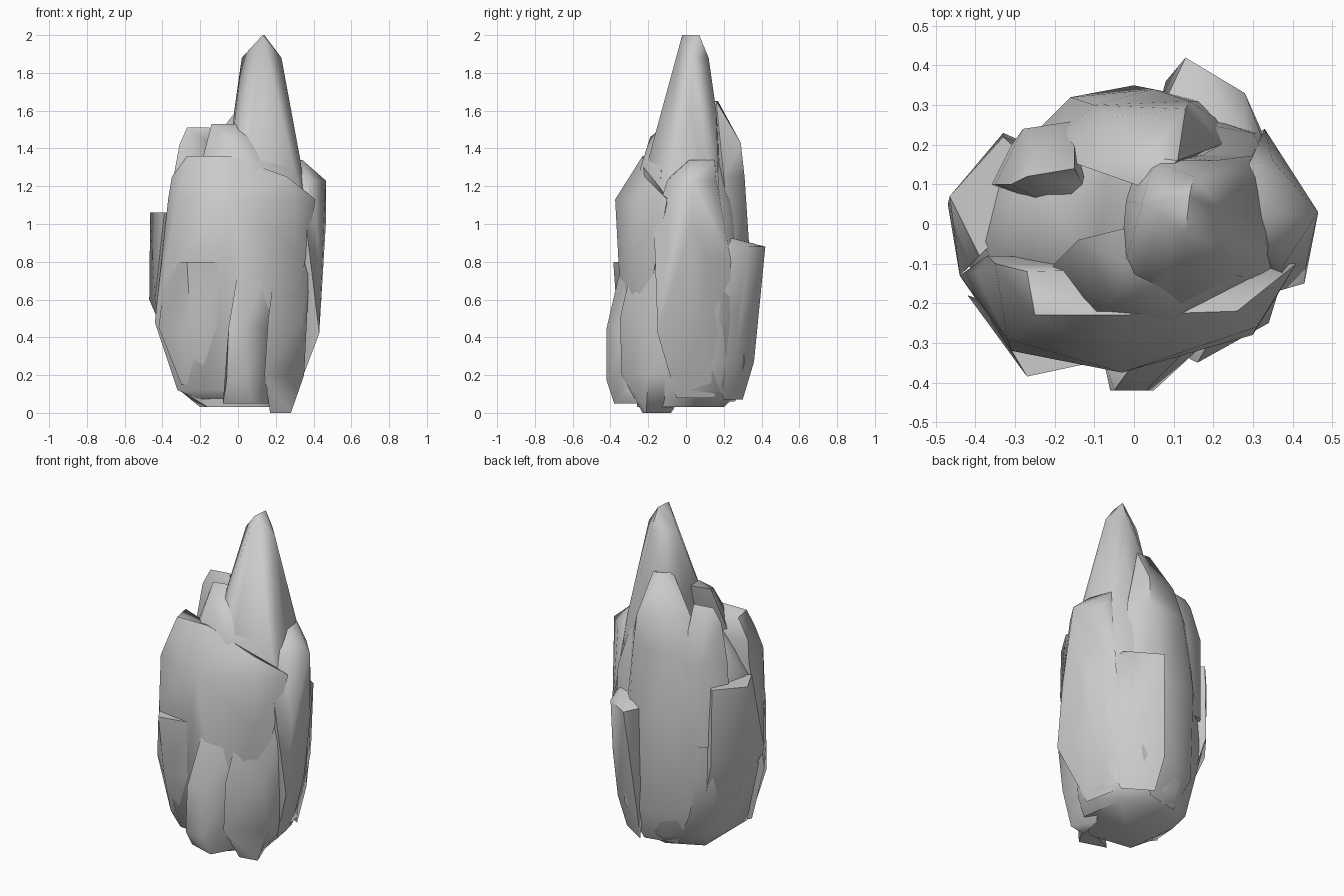
import bpy, bmesh, math


def shard(name, rings, bend=55):
    """Chiselled stone block: convex hull around rings of points, keyed by height."""
    bm = bmesh.new()
    for z, pts in rings:
        for x, y in pts:
            bm.verts.new((x, y, z))
    res = bmesh.ops.convex_hull(bm, input=bm.verts[:])
    junk = {g for g in res["geom_interior"] + res["geom_unused"]
            if isinstance(g, bmesh.types.BMVert) and g.is_valid}
    bmesh.ops.delete(bm, geom=list(junk), context='VERTS')
    bmesh.ops.recalc_face_normals(bm, faces=bm.faces[:])
    mesh = bpy.data.meshes.new(name)
    bm.to_mesh(mesh)
    bm.free()
    ob = bpy.data.objects.new(name, mesh)
    bpy.context.collection.objects.link(ob)
    bpy.ops.object.select_all(action='DESELECT')
    ob.select_set(True)
    bpy.context.view_layer.objects.active = ob
    bpy.ops.object.shade_smooth_by_angle(angle=math.radians(bend))
    return ob


# Central mass
shard("rock_core", [
    (0.03, [(-.16, -.22), (.1, -.26), (.26, -.12), (.22, .15), (0, .2), (-.2, .1)]),
    (0.12, [(-.31, -.15), (.32, -.1), (.27, .2), (-.05, .3), (-.27, .12)]),
    (0.5, [(-.42, -.1), (-.3, -.27), (.25, -.27), (.40, -.05), (.33, .23), (0, .33), (-.32, .2)]),
    (1.05, [(-.38, -.05), (-.28, -.26), (.3, -.22), (.42, 0), (.3, .23), (-.1, .3), (-.33, .15)]),
    (1.33, [(-.24, .1), (-.1, -.12), (.3, -.05), (.25, .15), (-.05, .24)]),
])

# Tall pointed peak
shard("peak", [
    (0.95, [(0, -.28), (.38, -.15), (.36, .18), (.05, .2)]),
    (1.34, [(-.04, -.16), (.12, -.2), (.33, -.04), (.29, .15), (.02, .18)]),
    (1.6, [(-.02, .06), (.09, -.09), (.28, .02), (.2, .16), (.05, .16)]),
    (1.88, [(.02, .05), (.12, -.05), (.23, .03), (.15, .12)]),
    (2.0, [(.13, -.02), (.14, .07)]),
])

# Shoulder leaning on the front of the peak
shard("front_shoulder", [
    (1.0, [(-.25, -.2), (.1, -.3), (.35, -.15)]),
    (1.3, [(-.12, -.24), (.1, -.24), (.26, -.13), (-.2, -.1)]),
    (1.46, [(-.05, -.19), (.08, -.14)]),
    (1.53, [(-.14, -.04), (-.02, -.1), (.02, 0)]),
])

# Broad front face
shard("front_slab", [
    (0.06, [(-.18, -.2), (-.02, -.22)]),
    (0.12, [(-.32, -.18), (-.18, -.3), (.1, -.3)]),
    (0.48, [(-.44, -.13), (-.3, -.3), (.05, -.34), (.3, -.22)]),
    (0.85, [(-.40, -.12), (-.31, -.32), (-.05, -.36), (.3, -.28)]),
    (1.13, [(-.37, -.08), (-.32, -.29), (-.03, -.375), (.31, -.26), (.41, -.1)]),
    (1.25, [(-.35, -.1), (-.28, -.27), (.26, -.22)]),
    (1.36, [(-.27, -.12), (-.25, -.23), (-.04, -.23)]),
])

# Layered lumps on the lower front
shard("front_left_plate", [
    (0.15, [(-.3, -.22), (-.15, -.28)]),
    (0.45, [(-.42, -.18), (-.25, -.36), (-.08, -.32)]),
    (0.8, [(-.38, -.2), (-.27, -.385), (-.06, -.34)]),
])
shard("front_foot", [
    (0.05, [(-.08, -.33), (.08, -.38), (.18, -.2)]),
    (0.17, [(-.06, -.42), (.05, -.42), (.2, -.25)]),
    (0.45, [(-.05, -.42), (.03, -.42), (.18, -.3)]),
    (0.75, [(0, -.35), (.15, -.3)]),
])
shard("front_right_foot", [
    (0.0, [(.17, -.23), (.28, -.21), (.2, -.08)]),
    (0.2, [(.14, -.34), (.35, -.2), (.3, .05)]),
    (0.5, [(.16, -.35), (.34, -.25), (.36, 0)]),
    (0.8, [(.2, -.28), (.38, -.12)]),
])

# Right flank
shard("right_slab", [
    (0.08, [(.3, -.05), (.26, .15)]),
    (0.42, [(.43, -.15), (.39, .08), (.3, .22)]),
    (0.8, [(.435, -.1), (.42, .1), (.33, .24)]),
    (1.0, [(.465, .03), (.36, -.17)]),
    (1.23, [(.465, .03), (.38, -.1), (.35, .16)]),
    (1.34, [(.34, .02), (.29, .15), (.2, 0)]),
])

# Left flank and its raised splinter
shard("left_slab", [
    (0.2, [(-.3, 0), (-.22, .18)]),
    (0.6, [(-.47, .05), (-.44, -.13), (-.33, .23)]),
    (1.06, [(-.465, .07), (-.39, -.08), (-.33, .22), (-.2, .1)]),
])
shard("left_splinter", [
    (0.7, [(-.38, .1), (-.28, .24), (-.1, .25)]),
    (1.2, [(-.35, .1), (-.28, .24), (-.15, .26), (-.2, .04)]),
    (1.42, [(-.31, .1), (-.25, .19), (-.13, .1)]),
    (1.51, [(-.27, .12), (-.15, .14)]),
])

# Back face climbing towards the peak
shard("back_slab", [
    (0.06, [(.1, .26), (-.1, .22)]),
    (0.27, [(.2, .31), (0, .35), (-.2, .25)]),
    (0.8, [(.23, .25), (.05, .34), (-.16, .32), (-.28, .2)]),
    (1.25, [(.22, .2), (.14, .31), (-.1, .3), (-.22, .2)]),
    (1.43, [(.13, .29), (-.06, .27), (-.14, .15)]),
    (1.65, [(.03, .09), (.11, .16), (.03, .17)]),
])
shard("back_right_plate", [
    (0.07, [(.1, .3), (.26, .2)]),
    (0.27, [(.08, .36), (.28, .26), (.32, .12)]),
    (0.55, [(.1, .37), (.3, .28), (.36, .15)]),
    (0.88, [(.13, .42), (.28, .33), (.33, .2), (.05, .25)]),
    (0.93, [(.15, .23), (.28, .22)]),
])
